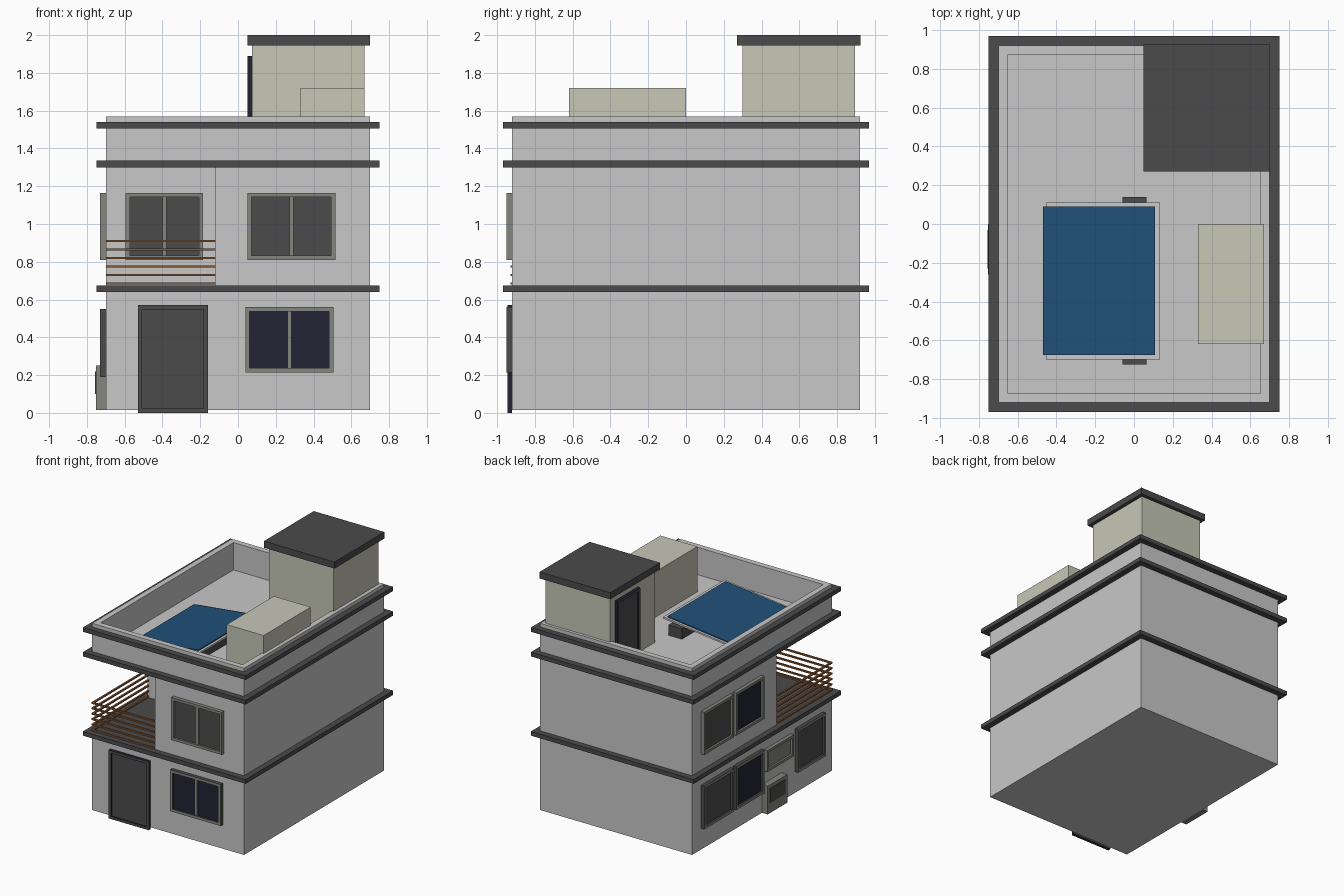
import bpy, bmesh, math
from mathutils import Matrix, Vector

cube = bpy.data.objects.get("Cube")
if cube:
    bpy.data.objects.remove(cube, do_unlink=True)


def material(name, rgb):
    m = bpy.data.materials.new(name)
    m.use_nodes = True
    m.diffuse_color = (*rgb, 1)
    m.node_tree.nodes["Principled BSDF"].inputs["Base Color"].default_value = (*rgb, 1)
    return m


WALL = material("wall grey", (0.58, 0.58, 0.58))
DARK = material("charcoal", (0.07, 0.07, 0.07))
CREAM = material("pale olive", (0.57, 0.58, 0.47))
BLUE = material("solar blue", (0.015, 0.08, 0.19))
NAVY = material("dark navy", (0.016, 0.016, 0.036))
WOOD = material("brown wood", (0.26, 0.10, 0.036))
FRAME = material("frame grey", (0.235, 0.238, 0.212))


def finish(name, bm, mat, side=None, matrix=None):
    """Make an object; faces not pointing along local z may get a side colour."""
    bmesh.ops.recalc_face_normals(bm, faces=bm.faces)
    if side:
        for f in bm.faces:
            f.material_index = int(abs(f.normal.z) < 0.5)
    me = bpy.data.meshes.new(name)
    bm.to_mesh(me)
    bm.free()
    me.materials.append(mat)
    if side:
        me.materials.append(side)
    ob = bpy.data.objects.new(name, me)
    bpy.context.collection.objects.link(ob)
    if matrix:
        ob.matrix_world = matrix
    return ob


def box(name, x, y, z, mat, side=None, matrix=None):
    bm = bmesh.new()
    size = [b - a for a, b in (x, y, z)]
    mid = [(a + b) / 2 for a, b in (x, y, z)]
    bmesh.ops.create_cube(bm, size=1, matrix=Matrix.Translation(mid) @ Matrix.Diagonal((*size, 1)))
    return finish(name, bm, mat, side, matrix)


def ring(name, x, y, z, border, mat, side=None, matrix=None):
    """Rectangular hollow frame of the given border width."""
    bm = bmesh.new()
    loops = []
    for inset, h in ((0, z[0]), (0, z[1]), (border, z[1]), (border, z[0])):
        x0, x1, y0, y1 = x[0] + inset, x[1] - inset, y[0] + inset, y[1] - inset
        loops.append([bm.verts.new((px, py, h)) for px, py in ((x0, y0), (x1, y0), (x1, y1), (x0, y1))])
    for a, b in zip(loops, loops[1:] + loops[:1]):
        for i in range(4):
            j = (i + 1) % 4
            bm.faces.new((a[i], a[j], b[j], b[i]))
    return finish(name, bm, mat, side, matrix)


# Wall planes: local x runs along the wall, local y is up, local z points out
def front_plane(y):
    return Matrix.Translation((0, y, 0)) @ Matrix.Rotation(math.pi / 2, 4, "X")


def side_plane(x):
    turn = Matrix.Rotation(-math.pi / 2, 4, "Z") @ Matrix.Rotation(math.pi / 2, 4, "X")
    return Matrix.Translation((x, 0, 0)) @ turn


def window(name, plane, u, v, panes, side=None):
    """Framed window with equal panes and a mullion between them."""
    ring(name + "_frame", u, v, (0, 0.03), 0.022, FRAME, side, plane)
    x0, x1 = u[0] + 0.022, u[1] - 0.022
    y0, y1 = v[0] + 0.022, v[1] - 0.022
    step = (x1 - x0) / len(panes)
    for i, mat in enumerate(panes):
        box(f"{name}_pane_{i + 1}", (x0 + i * step, x0 + (i + 1) * step), (y0, y1), (0, 0.014), mat, None, plane)
        if i:
            mid = x0 + i * step
            box(name + "_mullion", (mid - 0.011, mid + 0.011), (y0, y1), (0, 0.022), FRAME, None, plane)


def door(name, plane, u, v):
    ring(name + "_frame", u, v, (0, 0.025), 0.022, DARK, NAVY, plane)
    box(name + "_panel", (u[0] + 0.022, u[1] - 0.022), (v[0] + 0.01, v[1] - 0.022), (0, 0.015), DARK, None, plane)


W, D = (-0.70, 0.70), (-0.92, 0.92)
BW, BD = (-0.75, 0.75), (-0.97, 0.97)

# Storeys: full ground floor, L-shaped upper floor around the balcony
box("ground_floor", W, D, (0.015, 0.64), WALL)
bm = bmesh.new()
outline = [(-0.12, -0.92), (0.70, -0.92), (0.70, 0.92), (-0.70, 0.92), (-0.70, -0.19), (-0.12, -0.19)]
base = bm.faces.new([bm.verts.new((x, y, 0.67)) for x, y in outline])
top = bmesh.ops.extrude_face_region(bm, geom=[base])["geom"]
bmesh.ops.translate(bm, verts=[v for v in top if isinstance(v, bmesh.types.BMVert)], vec=Vector((0, 0, 0.63)))
finish("upper_floor", bm, WALL)

# Ledges, roof terrace and parapet
box("balcony_ledge", BW, BD, (0.64, 0.675), DARK)
box("roof_ledge", BW, BD, (1.30, 1.335), DARK)
box("terrace_floor", (-0.66, 0.66), (-0.89, 0.89), (1.33, 1.342), WALL)
ring("parapet", W, D, (1.33, 1.57), 0.047, WALL)
ring("parapet_ledge", BW, BD, (1.505, 1.54), 0.07, DARK)

# Roof stairhouse and water tank
box("stairhouse", (0.075, 0.67), (0.30, 0.895), (1.34, 1.945), CREAM)
box("stairhouse_roof", (0.05, 0.70), (0.27, 0.925), (1.945, 2.0), DARK)
door("stairhouse_door", side_plane(0.075), (-0.83, -0.53), (1.342, 1.89))
box("water_tank", (0.33, 0.67), (-0.62, 0), (1.34, 1.72), CREAM)

# Tilted solar panel on its support bar
tilt = Matrix.Translation((-0.17, -0.295, 1.435)) @ Matrix.Rotation(math.radians(-6.5), 4, "Y")
box("solar_tray", (-0.285, 0.305), (-0.405, 0.405), (-0.018, -0.004), WALL, None, tilt)
box("solar_cells", (-0.30, 0.28), (-0.38, 0.385), (-0.006, 0.004), BLUE, None, tilt)
box("solar_support", (-0.06, 0.065), (-0.725, 0.14), (1.342, 1.428), DARK)

# Front openings
front = front_plane(-0.92)
door("front_door", front, (-0.53, -0.16), (0, 0.57))
window("lower_front_window", front, (0.04, 0.505), (0.215, 0.56), [NAVY, NAVY], DARK)
window("upper_front_window", front, (0.05, 0.515), (0.81, 1.165), [DARK, DARK])
window("balcony_window", front_plane(-0.19), (-0.595, -0.185), (0.81, 1.165), [DARK, DARK])

# Right side openings
side = side_plane(-0.70)
for level, v, edge in (("lower", (0.19, 0.55), DARK), ("upper", (0.81, 1.165), None)):
    window(level + "_rear_window", side, (-0.80, -0.41), v, [DARK], edge)
    window(level + "_middle_window", side, (-0.38, -0.01), v, [NAVY], edge)
window("small_window", side, (0.03, 0.38), (0.35, 0.53), [FRAME])
window("lower_side_window", side, (0.435, 0.80), (0.19, 0.55), [DARK], DARK)

# Outdoor cooling unit
box("cooling_unit", (0, 0.26), (0.015, 0.25), (0, 0.053), FRAME, None, side)
box("cooling_grille", (0.03, 0.23), (0.10, 0.22), (0.052, 0.056), DARK, None, side)

# Balcony rails
for i in range(6):
    z = 0.685 + i * 0.045
    h = (z - 0.006, z + 0.006)
    box(f"front_rail_{i + 1}", (-0.70, -0.12), (-0.93, -0.915), h, WOOD)
    box(f"side_rail_{i + 1}", (-0.70, -0.685), (-0.93, -0.19), h, WOOD)
